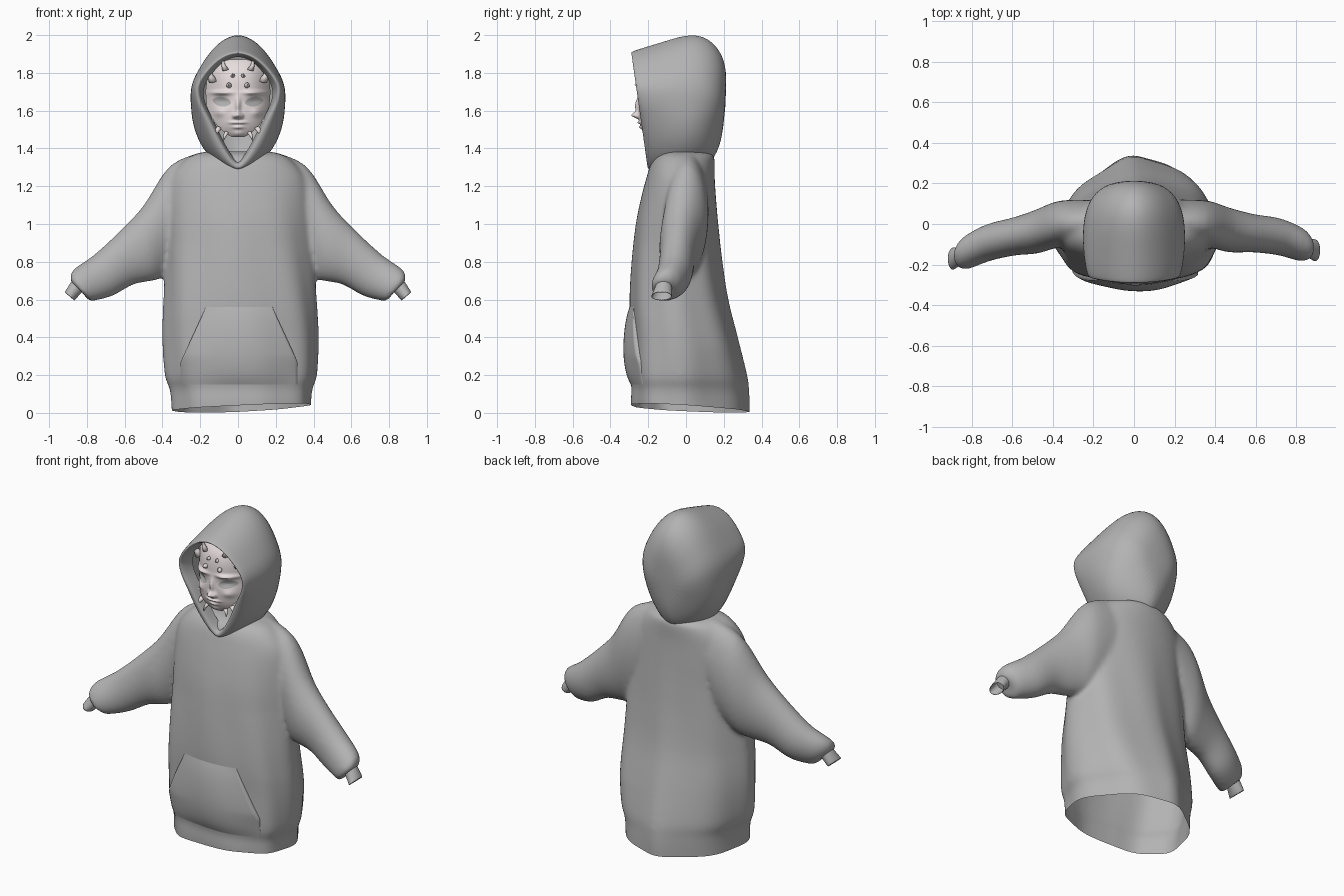
import bpy, bmesh, math
from mathutils import Vector
from mathutils.bvhtree import BVHTree

if "Cube" in bpy.data.objects:
    bpy.data.objects.remove(bpy.data.objects["Cube"])


def material(name, rgb):
    m = bpy.data.materials.new(name)
    m.diffuse_color = (*rgb, 1)
    m.use_nodes = True
    m.node_tree.nodes["Principled BSDF"].inputs["Base Color"].default_value = m.diffuse_color
    return m


GREY = material("grey_fabric", (0.45, 0.45, 0.45))
PALE = material("pale_mask", (0.84, 0.76, 0.76))


def loft(bm, rings, cap_start=False, cap_end=False, closed=True):
    rows = [[bm.verts.new(p) for p in r] for r in rings]
    n = len(rows[0])
    for a, b in zip(rows, rows[1:]):
        for i in range(n if closed else n - 1):
            j = (i + 1) % n
            bm.faces.new((a[i], a[j], b[j], b[i]))
    if cap_start:
        bm.faces.new(rows[0][::-1])
    if cap_end:
        bm.faces.new(rows[-1])


def finish(name, bm, mat, subsurf=0):
    bmesh.ops.recalc_face_normals(bm, faces=bm.faces)
    me = bpy.data.meshes.new(name)
    bm.to_mesh(me)
    bm.free()
    me.materials.append(mat)
    me.shade_smooth()
    ob = bpy.data.objects.new(name, me)
    bpy.context.collection.objects.link(ob)
    if subsurf:
        mod = ob.modifiers.new("subsurf", 'SUBSURF')
        mod.levels = mod.render_levels = subsurf
    return ob


def spow(v, e):
    return math.copysign(abs(v) ** e, v)


def interp(table, t):
    for (t0, v0), (t1, v1) in zip(table, table[1:]):
        if t <= t1:
            return v0 + (v1 - v0) * max(0, (t - t0) / (t1 - t0))
    return table[-1][1]


def smooth_rows(rows, steps=4):
    """Catmull-Rom interpolation between the given sections."""
    out = []
    for k in range(len(rows) - 1):
        four = [rows[max(0, k - 1)], rows[k], rows[k + 1], rows[min(len(rows) - 1, k + 2)]]
        for s in range(steps):
            t = s / steps
            out.append([.5 * (2 * b + (c - a) * t + (2 * a - 5 * b + 4 * c - d) * t * t
                              + (3 * b - a - 3 * c + d) * t ** 3) for a, b, c, d in zip(*four)])
    return out + [rows[-1]]


# Torso: height, half width, front y, back y
TORSO = [(-.10, .365, -.28, .335), (.05, .367, -.29, .335), (.13, .375, -.285, .33),
         (.20, .398, -.295, .32), (.40, .408, -.29, .27), (.60, .40, -.295, .22),
         (.80, .39, -.285, .19), (1.0, .38, -.265, .17), (1.15, .37, -.235, .158),
         (1.25, .35, -.208, .152), (1.32, .30, -.185, .152), (1.365, .24, -.15, .148),
         (1.385, .16, -.09, .11)]


def torso_ring(z, w, yf, yb, n=80):
    pts = []
    back_left = interp([(.1, 1.7), (.6, 1.65), (1.0, 1.75), (1.3, 2.0)], z)
    back_right = interp([(.1, 1.75), (.35, 2.1), (.8, 2.1), (1.3, 2.0)], z)
    front = interp([(.5, 2.4), (.9, 2.0), (1.3, 2.0)], z)
    shift = interp([(0, .018), (.5, .012), (1, .005), (1.3, 0)], z)
    for i in range(n):
        a = 2 * math.pi * i / n
        c, s = math.cos(a), math.sin(a)
        e = 2 / (front if s < 0 else back_right if c > 0 else back_left)
        fold = 1 + .018 * math.sin(8 * a + 3 * z) * min(1, max(0, (1.3 - z) * 2))
        pts.append((shift + w * spow(c, e) * fold,
                    -.05 + (yb + .05 if s > 0 else -.05 - yf) * spow(s, e) * fold, z))
    return pts


# Sleeves: upper x, z, lower x, z, centre y, half depth
SLEEVE = [(.19, 1.385, .28, .80, .01, .11), (.36, 1.31, .37, .73, 0, .115),
          (.50, 1.10, .44, .70, -.03, .11), (.62, .97, .55, .68, -.045, .095),
          (.76, .84, .66, .62, -.062, .092), (.86, .77, .75, .595, -.095, .085),
          (.89, .73, .79, .595, -.115, .072), (.885, .69, .82, .635, -.12, .05)]
CUFF = [(.870, .715, .810, .655, -.116, .040), (.897, .672, .842, .622, -.122, .048),
        (.920, .637, .868, .592, -.13, .056), (.916, .637, .869, .596, -.13, .052),
        (.885, .68, .835, .635, -.122, .042)]


def sleeve_ring(side, xt, zt, xb, zb, y, ry, n=28):
    y += -.04 * max(0, xt - .45) / .45 if side < 0 else 0
    return [(side * ((xt + xb) / 2 + (xt - xb) / 2 * math.cos(a)), y + ry * math.sin(a),
             (zt + zb) / 2 + (zt - zb) / 2 * math.cos(a))
            for a in (2 * math.pi * i / n for i in range(n))]


# Fused torso and sleeves
bm = bmesh.new()
loft(bm, [torso_ring(*r) for r in smooth_rows(TORSO)], True, True)
for side in (-1, 1):
    loft(bm, [sleeve_ring(side, *r) for r in smooth_rows(SLEEVE)], True, True)
blend = finish("body_blend", bm, GREY)
mod = blend.modifiers.new("remesh", 'REMESH')
mod.mode = 'VOXEL'
mod.voxel_size = .011
mod = blend.modifiers.new("smooth", 'SMOOTH')
mod.factor, mod.iterations = .5, 22
fused = bpy.data.meshes.new_from_object(blend.evaluated_get(bpy.context.evaluated_depsgraph_get()))
bpy.data.objects.remove(blend)
bm = bmesh.new()
bm.from_mesh(fused)
# Open, slightly tilted hem
bmesh.ops.bisect_plane(bm, geom=bm.verts[:] + bm.edges[:] + bm.faces[:], dist=1e-5,
                       plane_co=(0, 0, .024), plane_no=(-.045, .055, 1), clear_inner=True)
tree = BVHTree.FromBMesh(bm)
finish("torso_and_sleeves", bm, GREY)

# Open cuffs with a turned-in edge
for side, label in ((-1, "left"), (1, "right")):
    bm = bmesh.new()
    loft(bm, [sleeve_ring(side, *r) for r in CUFF])
    finish("cuff_" + label, bm, GREY, 1)

# Front pocket: blends in above and below, stands open along the slanted slits
bm = bmesh.new()
rows = []
for k in range(33):
    z = .15 + .41 * k / 32
    w = interp([(.15, .31), (.27, .31), (.55, .18), (.6, .17)], z)
    lift = .001 + .036 * max(0, 1 - ((z - .355) / .205) ** 2)
    drop = interp([(.18, 1), (.30, .45), (.6, .45)], z)
    row = []
    for i in range(-21, 22):
        x = w * max(-1, min(1, i / 20)) + .006
        hit = tree.ray_cast(Vector((x, -2, z)), Vector((0, 1, 0)))[0]
        h = max(.001, lift * (1 - drop * (i / 20) ** 2)) if abs(i) < 21 else .0008
        row.append((x, (hit.y if hit else -.2) - h, z))
    rows.append(row)
loft(bm, rows, closed=False)
finish("front_pocket", bm, GREY)

# Hood: top z, bottom z, widest z, half width, pointedness, y low, y high
HOOD = [(1.885, 1.335, 1.69, .185, .7, -.14, -.20), (1.895, 1.32, 1.70, .203, .7, -.20, -.28),
        (1.908, 1.295, 1.70, .219, .65, -.207, -.294), (1.918, 1.285, 1.70, .236, .35, -.19, -.275),
        (1.965, 1.28, 1.69, .254, .1, -.12, -.12), (2.016, 1.29, 1.68, .252, -.2, -.01, .03),
        (1.97, 1.31, 1.67, .222, 0, .09, .14), (1.87, 1.34, 1.65, .157, .4, .147, .21),
        (1.75, 1.47, 1.63, .075, .4, .188, .226)]


def hood_ring(top, bot, zc, w, v, y0, y1, n=40):
    pts = []
    for i in range(n):
        a = 2 * math.pi * i / n
        c, s = math.cos(a), math.sin(a)
        z = zc + (top - zc if c > 0 else zc - bot) * c
        k = v * min(1, -c * 3) if c < 0 else .25 * min(1, c * 2)
        x = w * math.copysign((1 - abs(c)) * k + abs(s) * (1 - k), s) if abs(s) > 1e-6 else 0
        pts.append((x, y0 + (y1 - y0) * (z - 1.3) / .6, z))
    return pts


bm = bmesh.new()
loft(bm, [hood_ring(*r) for r in HOOD], cap_end=True)
finish("hood", bm, GREY, 2)

# Mask relief: x, z, spread x, spread z, height
RELIEF = [(0, 1.625, .013, .045, .02), (0, 1.575, .02, .016, .036), (.09, 1.695, .05, .011, .022),
          (.085, 1.65, .04, .022, -.014), (.01, 1.537, .03, .007, .016), (0, 1.512, .026, .008, .014),
          (.10, 1.59, .03, .022, .012), (.02, 1.57, .008, .01, .012), (0, 1.475, .03, .02, .012)]
OUTLINE = [(1.46, .03), (1.475, .06), (1.5, .09), (1.55, .135), (1.61, .165), (1.7, .172),
           (1.79, .162), (1.83, .135), (1.855, .10), (1.87, .05)]


def mask_y(x, z):
    y = -.25 + .12 * (abs(x) / .17) ** 2.6 + .05 * ((z - 1.66) / .2) ** 4
    for x0, z0, sx, sz, h in RELIEF:
        y -= h * math.exp(-((abs(x) - x0) / sx) ** 2 - ((z - z0) / sz) ** 2)
    return y


bm = bmesh.new()
loft(bm, [[(x, mask_y(x, z), z) for x in (interp(OUTLINE, z) * i / 32 for i in range(-32, 33))]
          for z in (1.46 + .41 * k / 80 for k in range(81))], closed=False)
finish("mask_face", bm, PALE)

# Almond eye openings
for side, label in ((-1, "left"), (1, "right")):
    bm = bmesh.new()
    rings = []
    for r in (1, .75, .5, .25, .02):
        ring = []
        for i in range(32):
            a = 2 * math.pi * i / 32
            x = .086 + r * .049 * math.cos(a)
            z = 1.648 + r * .026 * spow(math.sin(a), 1.3) + .12 * (x - .086)
            ring.append((side * x, mask_y(x, z) - .004, z))
        rings.append(ring)
    loft(bm, rings, cap_end=True)
    finish("eye_" + label, bm, GREY)

# Horns and spikes: base x, z, tip x, z, radius, forward reach
SPIKES = [(.13, 1.755, .158, 1.835, .026, .02), (.065, 1.815, .08, 1.885, .018, .01),
          (.045, 1.735, .048, 1.738, .016, .03), (.025, 1.785, .026, 1.788, .012, .025),
          (.135, 1.55, .172, 1.515, .014, .02), (.10, 1.51, .13, 1.45, .015, .02),
          (.06, 1.485, .075, 1.44, .012, .015)]
bm = bmesh.new()
for bx, bz, tx, tz, r, fwd in SPIKES:
    for side in (-1, 1):
        base = Vector((side * bx, mask_y(bx, bz) + .003, bz))
        tip = Vector((side * tx, base.y - fwd, tz))
        q = (tip - base).to_track_quat('Z', 'Y')
        rings = []
        for t, s in ((0, 1), (.4, .62), (.75, .3), (1, .03)):
            mid = base.lerp(tip, t) + Vector((side * .006, 0, -.004)) * math.sin(math.pi * t)
            rings.append([mid + q @ Vector((r * s * math.cos(k * math.pi / 5),
                                            r * s * math.sin(k * math.pi / 5), 0))
                          for k in range(10)])
        loft(bm, rings, True, True)
finish("mask_horns", bm, PALE)
